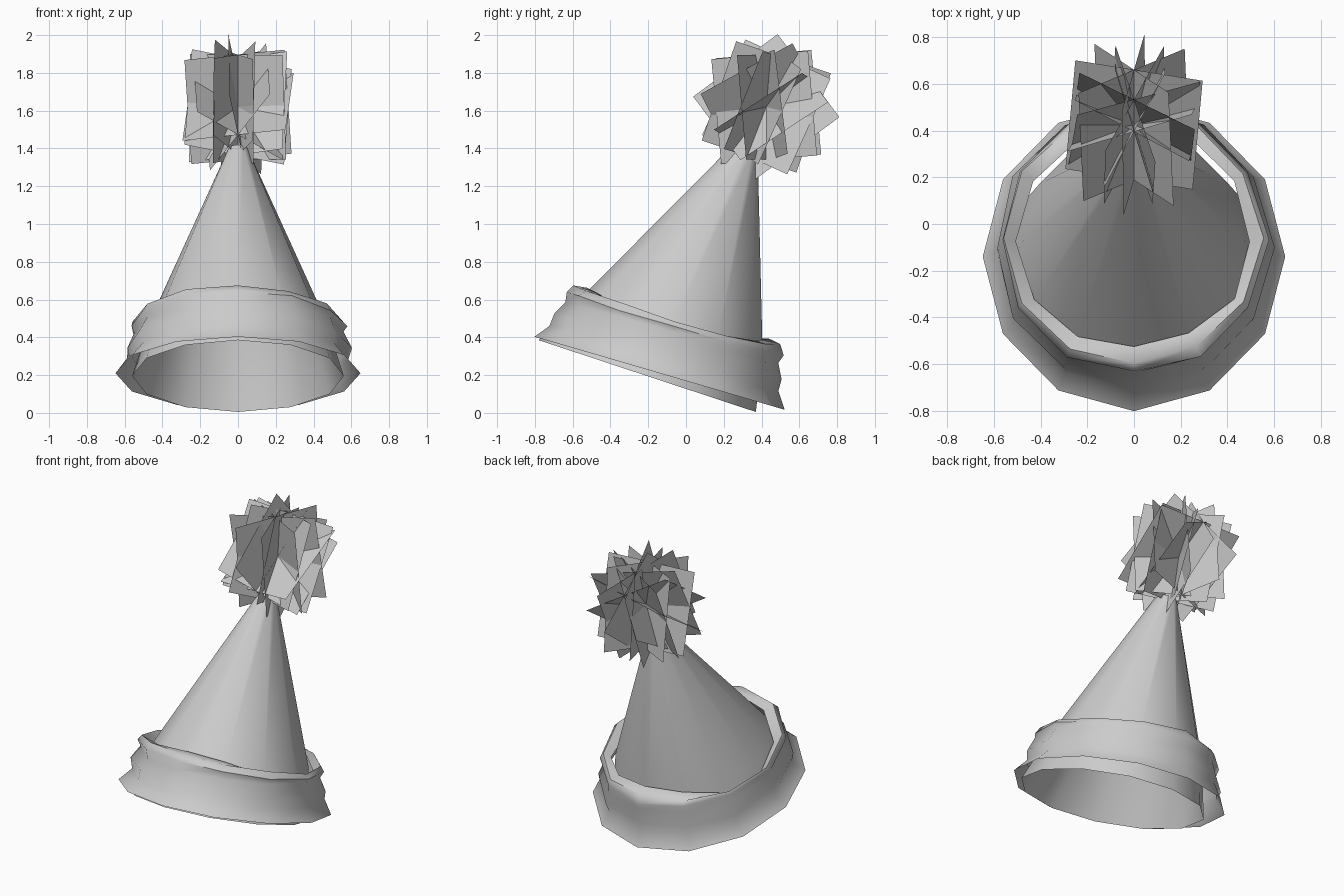
import bpy, math, random
from mathutils import Matrix, Vector

cube = bpy.data.objects.get("Cube")
if cube:
    bpy.data.objects.remove(cube)
random.seed(4)
SIDES = 12

paper = bpy.data.materials.new("light_grey_paper")
paper.use_nodes = True
grey = (0.6, 0.6, 0.6, 1)
paper.diffuse_color = grey
paper.node_tree.nodes["Principled BSDF"].inputs["Base Color"].default_value = grey


def make_object(name, verts, faces, smooth=None):
    mesh = bpy.data.meshes.new(name)
    mesh.from_pydata(verts, [], faces)
    mesh.materials.append(paper)
    obj = bpy.data.objects.new(name, mesh)
    bpy.context.collection.objects.link(obj)
    if smooth:
        bpy.ops.object.select_all(action='DESELECT')
        obj.select_set(True)
        bpy.context.view_layer.objects.active = obj
        bpy.ops.object.shade_smooth_by_angle(angle=math.radians(smooth))
    return obj


def loft(name, rings, smooth):
    """Skin a stack of rings that share the same number of points."""
    verts = [p for ring in rings for p in ring]
    faces = []
    for r in range(len(rings) - 1):
        for i in range(SIDES):
            a, b = r * SIDES + i, r * SIDES + (i + 1) % SIDES
            faces.append((a, b, b + SIDES, a + SIDES))
    return make_object(name, verts, faces, smooth)


def tilted_ring(y, z, rx, ry, drop):
    """Ring that sinks by drop towards the back."""
    angles = [math.tau * i / SIDES for i in range(SIDES)]
    return [(rx * math.sin(a), y - ry * math.cos(a), z + drop * math.cos(a))
            for a in angles]


# Leaning open cone, slightly drawn in at the hem
hem = tilted_ring(-0.205, 0.195, 0.56, 0.575, 0.19)
waist = tilted_ring(-0.065, 0.48, 0.47, 0.47, 0.15)
tip = tilted_ring(0.315, 1.39, 0.055, 0.065, 0.03)
loft("hat_cone", [hem, waist, tip], 40)

# Crumpled band around the brim: radius, height and extra height front and
# back; the last ring is the valley where the band tucks in against the cone
profile = [(0.69, 0, 0), (0.622, 0.085, 0), (0.632, 0.145, 0),
           (0.59, 0.22, 0), (0.607, 0.262, 0.02), (0.585, 0.285, 0.035),
           (0.53, 0.225, 0.11)]
side, axis = Vector((0, 0.96, -0.28)), Vector((0, 0.28, 0.96))
centre = Vector((0, -0.14, 0.21))
rings = []
for k, (radius, height, lift) in enumerate(profile):
    ring = []
    crumple = 0.01 if k else 0.0
    for i in range(SIDES):
        a = math.tau * i / SIDES
        rise = lift * math.cos(a) ** 2
        r = radius - 0.3 * rise + random.uniform(-crumple, crumple)
        h = height + rise + random.uniform(-crumple, crumple)
        ring.append(centre + Vector((0.94 * r * math.sin(a), 0, 0))
                    - side * r * math.cos(a) + axis * h)
    rings.append(ring)
loft("brim_band", rings, 50)

# Pompom: three fans of crossed square sheets, each leaning a different way
half = 0.278
pom_centre = Vector((0, 0.425, 1.62))
verts, faces = [], []
for lean, offset in ((-23, 18), (6, 62), (-58, 35)):
    for quarter in range(4):
        yaw = math.radians(offset + 45 * quarter)
        turn = (Matrix.Rotation(math.radians(lean), 3, 'X')
                @ Matrix.Rotation(yaw, 3, 'Z')
                @ Matrix.Rotation(random.uniform(-0.08, 0.08), 3, 'Y'))
        faces.append(tuple(range(len(verts), len(verts) + 4)))
        for x, z in ((-1, -1), (1, -1), (1, 1), (-1, 1)):
            verts.append(pom_centre + turn @ Vector((x * half, 0, z * half)))
make_object("pompom", verts, faces)
